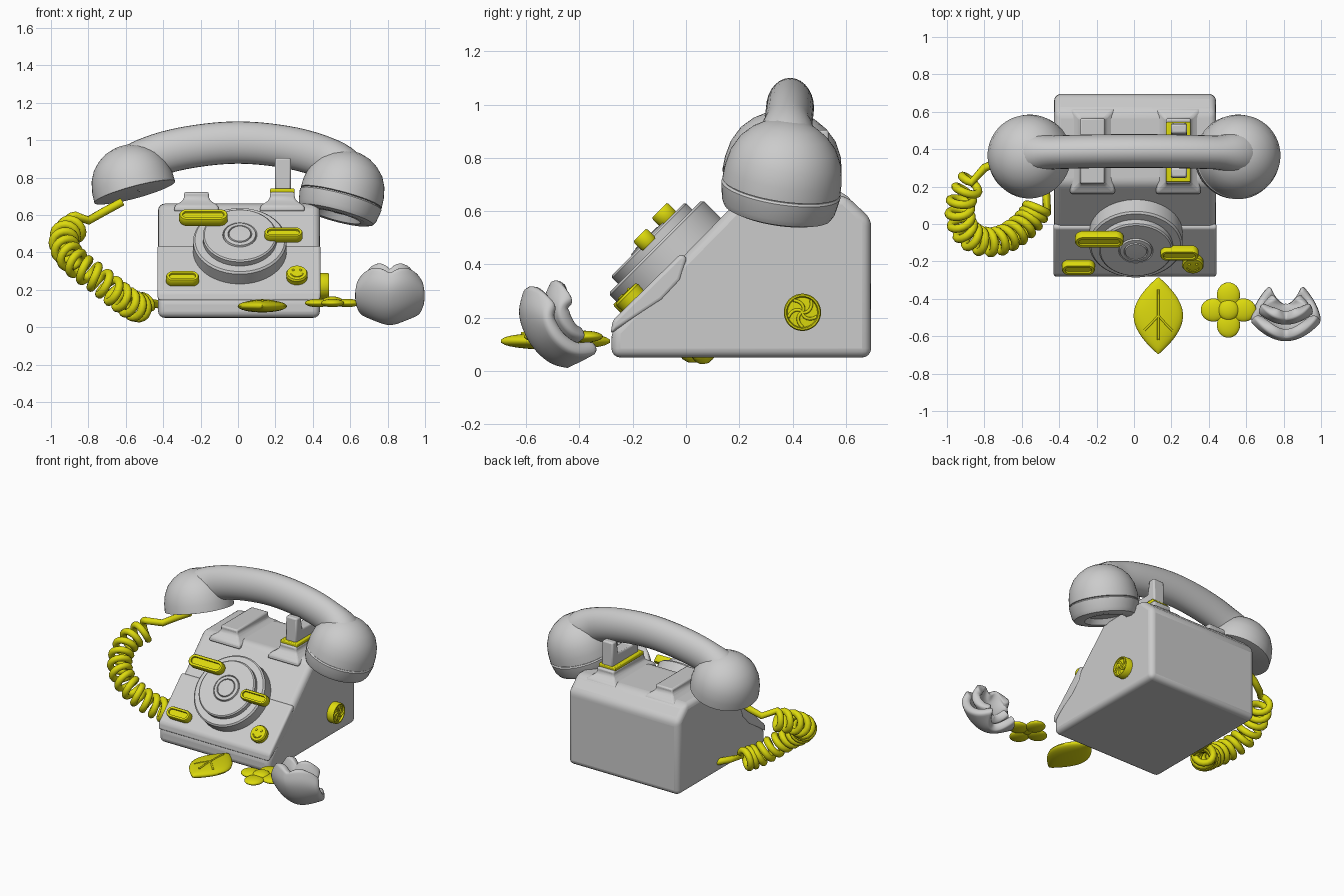
import bpy, bmesh, math
from mathutils import Vector, Matrix

if "Cube" in bpy.data.objects:
    bpy.data.objects.remove(bpy.data.objects["Cube"])


def material(name, rgb):
    m = bpy.data.materials.new(name)
    m.diffuse_color = (*rgb, 1)
    m.use_nodes = True
    m.node_tree.nodes["Principled BSDF"].inputs["Base Color"].default_value = m.diffuse_color
    return m


GREY = material("light grey", (0.6, 0.6, 0.6))
YELLOW = material("yellow", (0.72, 0.70, 0.004))


def finish(name, bm, mat, matrix=Matrix(), bevel=0, segs=3, angle=35):
    bmesh.ops.remove_doubles(bm, verts=bm.verts, dist=1e-5)
    bmesh.ops.recalc_face_normals(bm, faces=bm.faces)
    me = bpy.data.meshes.new(name)
    bm.to_mesh(me)
    bm.free()
    me.materials.append(mat)
    ob = bpy.data.objects.new(name, me)
    bpy.context.collection.objects.link(ob)
    ob.matrix_world = matrix
    if bevel:
        b = ob.modifiers.new("bevel", 'BEVEL')
        b.width, b.segments, b.limit_method = bevel, segs, 'ANGLE'
    bpy.context.view_layer.objects.active = ob
    ob.select_set(True)
    bpy.ops.object.shade_smooth_by_angle(angle=math.radians(angle))
    ob.select_set(False)
    return ob


def loft(name, rings, mat, matrix=Matrix(), **kw):
    """Skin a list of closed rings and cap both ends."""
    bm = bmesh.new()
    vs = [[bm.verts.new(p) for p in r] for r in rings]
    n = len(vs[0])
    for a, b in zip(vs, vs[1:]):
        for i in range(n):
            bm.faces.new((a[i], a[(i + 1) % n], b[(i + 1) % n], b[i]))
    bm.faces.new(vs[0])
    bm.faces.new(vs[-1])
    return finish(name, bm, mat, matrix, **kw)


def turned(name, profile, mat, matrix=Matrix(), half=0, n=48):
    """Lathe (radius, z) profile; half > 0 stretches it into a bar along x."""
    rings = []
    for r, z in profile:
        ring = []
        for i in range(n):
            a = 2 * math.pi * (i + 0.5) / n
            c = math.cos(a)
            ring.append((r * c + math.copysign(half, c), r * math.sin(a), z))
        rings.append(ring)
    return loft(name, rings, mat, matrix)


def extruded(name, profile, x0, x1, mat, bevel, segs=4):
    """Extrude a (y, z) side profile along x."""
    return loft(name, [[(x, y, z) for y, z in profile] for x in (x0, x1)], mat, bevel=bevel, segs=segs)


def smooth_path(pts, steps):
    pts = [Vector(p) for p in pts]
    p = [2 * pts[0] - pts[1]] + pts + [2 * pts[-1] - pts[-2]]
    out = []
    for i in range(1, len(p) - 2):
        a, b, c, d = p[i - 1:i + 3]
        for k in range(steps):
            t = k / steps
            out.append(0.5 * (2 * b + (c - a) * t + (2 * a - 5 * b + 4 * c - d) * t * t
                              + (3 * b - a - 3 * c + d) * t ** 3))
    return out + [pts[-1]]


def tube(name, pts, radius, mat, matrix=Matrix()):
    cu = bpy.data.curves.new(name, 'CURVE')
    cu.dimensions = '3D'
    cu.bevel_depth, cu.bevel_resolution, cu.use_fill_caps = radius, 3, True
    sp = cu.splines.new('POLY')
    sp.points.add(len(pts) - 1)
    for q, p in zip(sp.points, pts):
        q.co = (*p, 1)
    cu.materials.append(mat)
    ob = bpy.data.objects.new(name, cu)
    bpy.context.collection.objects.link(ob)
    ob.matrix_world = matrix


def ball(name, loc, size, mat, rot=0):
    bm = bmesh.new()
    bmesh.ops.create_uvsphere(bm, u_segments=32, v_segments=16, radius=1)
    finish(name, bm, mat, Matrix.Translation(loc) @ Matrix.Rotation(rot, 4, 'Z') @ Matrix.Diagonal((*size, 1)))


def on_slope(x, u, d):
    """Frame on the 45 degree front: u runs up the slope, d is height off it."""
    s = math.sqrt(0.5)
    return Matrix.Translation((x, (u - d) * s, (u + d) * s)) @ Matrix.Rotation(math.pi / 4, 4, 'X')


# Body and front panel
extruded("body", [(-0.28, 0.05), (0.695, 0.05), (0.695, 0.57), (0.60, 0.66), (0.215, 0.66), (-0.28, 0.155)],
         -0.427, 0.438, GREY, 0.035)
extruded("front_panel", [(-0.283, 0.14), (-0.275, 0.19), (-0.02, 0.44), (0.005, 0.425), (-0.02, 0.34), (-0.09, 0.265)],
         -0.431, 0.442, GREY, 0.018)

# Cradle rests with flared feet, collar and forked plunger
for name, cx in (("left_rest", -0.222), ("right_rest", 0.237)):
    rings = []
    for e, z in ((0.055, 0.62), (0.05, 0.65), (0.015, 0.672), (0, 0.69), (0, 0.722)):
        x, y = 0.066 + e, 0.175 + e
        rings.append([(cx + sx * x, 0.39 + sy * y, z) for sx, sy in ((-1, -1), (1, -1), (1, 1), (-1, 1))])
    loft(name, rings, GREY, bevel=0.01, segs=2)
extruded("collar", [(0.225, 0.715), (0.545, 0.715), (0.545, 0.742), (0.225, 0.742)], 0.172, 0.302, YELLOW, 0.006, 2)
extruded("plunger", [(0.245, 0.73), (0.54, 0.73), (0.535, 0.905), (0.485, 0.905), (0.47, 0.81),
                     (0.32, 0.81), (0.30, 0.905), (0.25, 0.905)], 0.198, 0.283, GREY, 0.01, 2)

# Rotary dial
turned("dial_base", [(0.25, -0.02), (0.25, 0.10), (0.24, 0.11), (0, 0.11)], GREY, on_slope(0.01, 0.248, 0.302))
turned("dial_plate", [(0.198, -0.01), (0.198, 0.032), (0.19, 0.039), (0.092, 0.039), (0.088, 0.033), (0.084, 0.044),
                      (0.064, 0.046), (0.061, 0.038), (0.057, 0.048), (0, 0.05)], GREY, on_slope(0.01, 0.248, 0.411))

# Small bars resting on the dial and the panel
for name, x, u, d, w, r in (("upper_bar", -0.185, 0.356, 0.472, 0.13, 0.042),
                            ("right_bar", 0.243, 0.238, 0.458, 0.102, 0.036),
                            ("lower_bar", -0.297, 0.019, 0.345, 0.088, 0.038)):
    turned(name, [(r * .9, -0.025), (r, -0.018), (r, 0.018), (r * .9, 0.025), (r * .55, 0.025),
                  (r * .5, 0.015), (0.001, 0.015)], YELLOW, on_slope(x, u, d), half=w - r)

# Smiling badge
m = on_slope(0.315, 0.046, 0.345)
turned("smile_badge", [(0.055, -0.025), (0.058, 0.012), (0.052, 0.022), (0, 0.025)], YELLOW, m)
tube("smile", [(0.033 * math.cos(a), 0.033 * math.sin(a), 0.024)
               for a in [math.pi * (1.1 + 0.8 * i / 10) for i in range(11)]], 0.004, YELLOW, m)
for s in (-1, 1):
    ball("smile_eye", m @ Vector((s * 0.02, 0.018, 0.023)), (0.007,) * 3, YELLOW)

# Swirl badge on the right side
m = Matrix.Translation((0.43, 0.437, 0.22)) @ Matrix.Rotation(math.pi / 2, 4, 'Y')
turned("swirl_badge", [(0.07, 0), (0.07, 0.05), (0.066, 0.056), (0.06, 0.056), (0.056, 0.044), (0, 0.047)], YELLOW, m)
for k in range(5):
    arm = []
    for i in range(9):
        r, a = 0.007 * i, 2 * math.pi * k / 5 + 0.16 * i
        arm.append((r * math.cos(a), r * math.sin(a), 0.047))
    tube("swirl_arm", arm, 0.006, YELLOW, m)

# Handset handle swept through an arc
def lean(z):
    return 0.355 + (z - 0.69) * 0.12


spine = smooth_path([(s * x, 0, z) for s, x, z in ((-1, .61, .80), (-1, .52, .885), (-1, .3, .955), (1, 0, .987),
                                                   (1, .3, .955), (1, .52, .88), (1, .61, .79))], 6)
rings = []
for i, p in enumerate(spine):
    t = (spine[min(i + 1, len(spine) - 1)] - spine[max(i - 1, 0)]).normalized()
    nrm = Vector((-t.z, 0, t.x))
    wide = 0.09 + 0.25 * max(0, abs(p.x) - 0.45)
    ring = []
    for k in range(28):
        a = 2 * math.pi * k / 28
        q = p + nrm * (0.113 * math.sin(a))
        ring.append((q.x, lean(p.z) + wide * math.cos(a), q.z))
    rings.append(ring)
loft("handset_handle", rings, GREY)

# Handset cups, the right one with its cap
dome = [(0.224, 0), (0.222, 0.05), (0.21, 0.11), (0.183, 0.165), (0.145, 0.205), (0.10, 0.235), (0.05, 0.252), (0, 0.257)]
for side, s, z in (("left", -1, 0.722), ("right", 1, 0.693)):
    m = (Matrix.Translation((s * 0.552, 0.358, z)) @ Matrix.Rotation(s * math.radians(15), 4, 'Y')
         @ Matrix.Rotation(math.radians(-8.5), 4, 'X'))
    turned(side + "_cup", [(0, 0.0), (0.215, -0.002)] + dome, GREY, m)
    if s > 0:
        turned("right_cap", [(0, -0.07), (0.115, -0.07), (0.135, -0.106), (0.175, -0.108), (0.203, -0.098),
                             (0.215, -0.075), (0.226, -0.012), (0.22, -0.004), (0, -0.002)], GREY, m)

# Coiled cord from handset to body
path = smooth_path([(-0.86, 0.24, 0.54), (-0.925, 0.12, 0.49), (-0.92, 0.0, 0.41), (-0.85, -0.08, 0.33),
                    (-0.74, -0.095, 0.25), (-0.64, -0.05, 0.17), (-0.56, 0.02, 0.115), (-0.515, 0.09, 0.105)], 36)
cord = [Vector((-0.62, 0.35, 0.67)), Vector((-0.73, 0.33, 0.61)), Vector((-0.80, 0.30, 0.57))]
nrm = Vector((0, 0, 1))
turns = 15
for i, p in enumerate(path):
    t = (path[min(i + 1, len(path) - 1)] - path[max(i - 1, 0)]).normalized()
    nrm = (nrm - t * nrm.dot(t)).normalized()
    a = 2 * math.pi * turns * i / (len(path) - 1)
    cord.append(p + 0.06 * (nrm * math.cos(a) + t.cross(nrm) * math.sin(a)))
cord += [Vector((-0.47, 0.19, 0.13)), Vector((-0.41, 0.25, 0.12))]
tube("coiled_cord", cord, 0.0225, YELLOW)

# Leaf with veins
rings = []
for i in range(25):
    f = math.sin(math.pi * (0.004 + 0.992 * i / 24))
    y = -0.205 + 0.41 * i / 24
    rings.append([(0.132 * f ** 0.9 * math.cos(2 * math.pi * k / 32), y,
                   0.033 * f ** 0.4 * math.sin(2 * math.pi * k / 32)) for k in range(32)])
leaf = Matrix.Translation((0.13, -0.49, 0.112))
loft("leaf", rings, YELLOW, leaf)
tube("leaf_midrib", [(0, -0.13, 0.029), (0, 0, 0.033), (0, 0.14, 0.028)], 0.006, YELLOW, leaf)
for s in (-1, 1):
    tube("leaf_vein", [(0, 0.0, 0.032), (s * 0.045, -0.05, 0.028), (s * 0.075, -0.08, 0.021)], 0.006, YELLOW, leaf)

# Four-petal flower
for k in range(4):
    a = k * math.pi / 2
    ball("flower_petal", (0.505 + 0.08 * math.cos(a), -0.46 + 0.08 * math.sin(a), 0.129), (0.068, 0.062, 0.022), YELLOW, a)
ball("flower_centre", (0.505, -0.46, 0.14), (0.055, 0.055, 0.024), YELLOW)


# Cupped tulip petals, one nested in the other
def petal(name, spine, width, bend, lobe):
    bm = bmesh.new()
    prof = smooth_path([(0, y, z) for y, z in spine], 4)
    grid = []
    for j, p in enumerate(prof):
        v = j / (len(prof) - 1)
        w = width * math.sin(math.pi * (0.12 + 0.60 * v)) ** 0.75
        row = []
        for i in range(17):
            u = -1 + i / 8
            z = p.z + v ** 3 * lobe * (1 - 4 * (abs(u) - 0.5) ** 2) + 0.06 * (1 - v) ** 2 * u * u - 0.05 * v ** 3 * u ** 4
            row.append(bm.verts.new((0.812 + u * w, p.y + bend * u * u, z)))
        grid.append(row)
    for a, b in zip(grid, grid[1:]):
        for i in range(16):
            bm.faces.new((a[i], a[i + 1], b[i + 1], b[i]))
    ob = finish(name, bm, GREY, angle=80)
    sol = ob.modifiers.new("thickness", 'SOLIDIFY')
    sol.thickness, sol.offset = 0.055, 0
    ob.modifiers.new("round", 'SUBSURF').levels = 1


petal("tulip_front_petal", [(-0.43, 0.035), (-0.50, 0.055), (-0.565, 0.12), (-0.60, 0.21), (-0.585, 0.285)], 0.178, 0.10, 0.035)
petal("tulip_back_petal", [(-0.44, 0.09), (-0.475, 0.13), (-0.505, 0.19), (-0.51, 0.25), (-0.485, 0.30)], 0.135, 0.06, 0.04)
